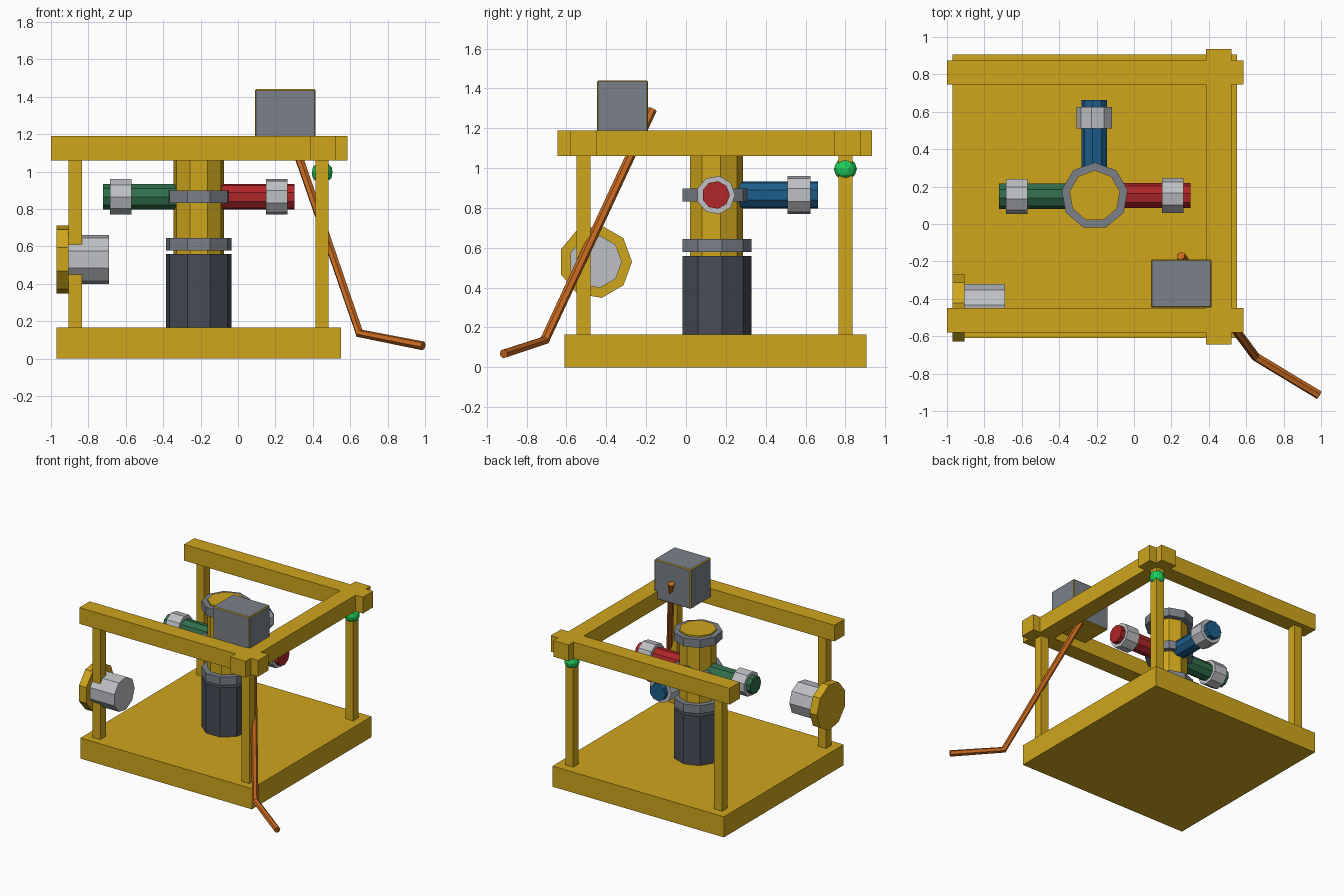
import bpy
import bmesh
from math import pi
from mathutils import Matrix, Vector

cube = bpy.data.objects.get("Cube")
if cube:
    bpy.data.objects.remove(cube, do_unlink=True)


def material(name, rgb):
    m = bpy.data.materials.new(name)
    m.use_nodes = True
    colour = [(c / 255) ** 2.2 for c in rgb] + [1]
    m.diffuse_color = colour
    m.node_tree.nodes["Principled BSDF"].inputs["Base Color"].default_value = colour
    return m


YELLOW = material("yellow paint", (206, 165, 34))
DARK = material("dark slate", (73, 77, 87))
GREY = material("steel grey", (122, 128, 136))
LIGHT = material("light grey", (188, 190, 194))
RED = material("red", (175, 42, 46))
BLUE = material("blue", (34, 94, 138))
GREEN = material("dark green", (52, 110, 76))
ORANGE = material("copper orange", (196, 104, 36))
LAMP = material("bright green", (36, 205, 92))


def finish(name, bm, *mats):
    mesh = bpy.data.meshes.new(name)
    bm.normal_update()
    bm.to_mesh(mesh)
    bm.free()
    for m in mats:
        mesh.materials.append(m)
    ob = bpy.data.objects.new(name, mesh)
    bpy.context.scene.collection.objects.link(ob)
    return ob


def box(name, lo, hi, *mats):
    lo, hi = Vector(lo), Vector(hi)
    bm = bmesh.new()
    bmesh.ops.create_cube(bm, size=1, matrix=Matrix.Translation((lo + hi) / 2)
                          @ Matrix.Diagonal((hi - lo).to_4d()))
    return finish(name, bm, *mats)


def prism(name, frame, radius, start, end, mat):
    """Nine-sided cylinder along the local z of a frame."""
    bm = bmesh.new()
    bmesh.ops.create_cone(bm, cap_ends=True, segments=9, radius1=radius, radius2=radius,
                          depth=end - start,
                          matrix=frame @ Matrix.Translation((0, 0, (start + end) / 2)))
    return finish(name, bm, mat)


SIDEWAYS = Matrix.Rotation(pi / 2, 4, 'Y')

# Base slab and four posts
box("base", (-0.97, -0.61, 0), (0.55, 0.905, 0.165), YELLOW)
for side, x in (("right", -0.87), ("left", 0.45)):
    for end, y in (("front", -0.515), ("back", 0.80)):
        box(f"{end}_{side}_post", (x - 0.035, y - 0.035, 0.16),
            (x + 0.035, y + 0.035, 1.07), YELLOW)

# Top beams
for end, y in (("front", -0.515), ("back", 0.81)):
    box(f"{end}_beam", (-1, y - 0.065, 1.06), (0.585, y + 0.065, 1.19), YELLOW)
box("left_beam", (0.385, -0.645, 1.06), (0.52, 0.935, 1.19), YELLOW)

# Central column with its sleeve and rings
axis = Matrix.Translation((-0.21, 0.15, 0))
prism("column", axis, 0.137, 0.5, 1.185, YELLOW)
prism("column_sleeve", axis, 0.179, 0.16, 0.56, DARK)
for label, z in (("lower", 0.612), ("middle", 0.865), ("upper", 1.14)):
    prism(f"{label}_ring", axis, 0.179, z - 0.033, z + 0.033, GREY)

# Three pipes with end collars
for label, turn, mat in (("left", 0, RED), ("back", pi / 2, BLUE), ("right", pi, GREEN)):
    frame = (Matrix.Translation((-0.21, 0.15, 0.865))
             @ Matrix.Rotation(turn, 4, 'Z') @ SIDEWAYS)
    prism(f"{label}_pipe", frame, 0.07, 0.05, 0.512, mat)
    prism(f"{label}_collar", frame, 0.097, 0.36, 0.475, LIGHT)

# Knob on the front right post
hub = Matrix.Translation((0, -0.455, 0.53)) @ SIDEWAYS
prism("knob_plate", hub, 0.184, -0.97, -0.905, YELLOW)
prism("knob_barrel", hub, 0.133, -0.91, -0.69, LIGHT)

# Control box: grey panels, yellow edges and underside
control = box("control_box", (0.09, -0.447, 1.125), (0.415, -0.19, 1.44), GREY, YELLOW)
for face in control.data.polygons:
    face.material_index = 1 if face.normal.z < -0.5 else 0
bevel = control.modifiers.new("edges", 'BEVEL')
bevel.width = 0.006
bevel.segments = 1
bevel.material = 1

# Indicator ball on the back left post
bm = bmesh.new()
bmesh.ops.create_icosphere(bm, subdivisions=2, radius=0.058,
                           matrix=Matrix.Translation((0.45, 0.80, 0.995)))
finish("indicator_ball", bm, LAMP)

# Bent rod hanging out of the control box
curve = bpy.data.curves.new("bent_rod", 'CURVE')
curve.dimensions = '3D'
curve.bevel_depth = 0.024
curve.bevel_resolution = 1
curve.use_fill_caps = True
spline = curve.splines.new('POLY')
path = [(0.25, -0.17, 1.295), (0.65, -0.71, 0.135), (0.99, -0.915, 0.068)]
spline.points.add(len(path) - 1)
for point, co in zip(spline.points, path):
    point.co = (*co, 1)
spline.use_smooth = False
curve.materials.append(ORANGE)
rod = bpy.data.objects.new("bent_rod", curve)
bpy.context.scene.collection.objects.link(rod)
